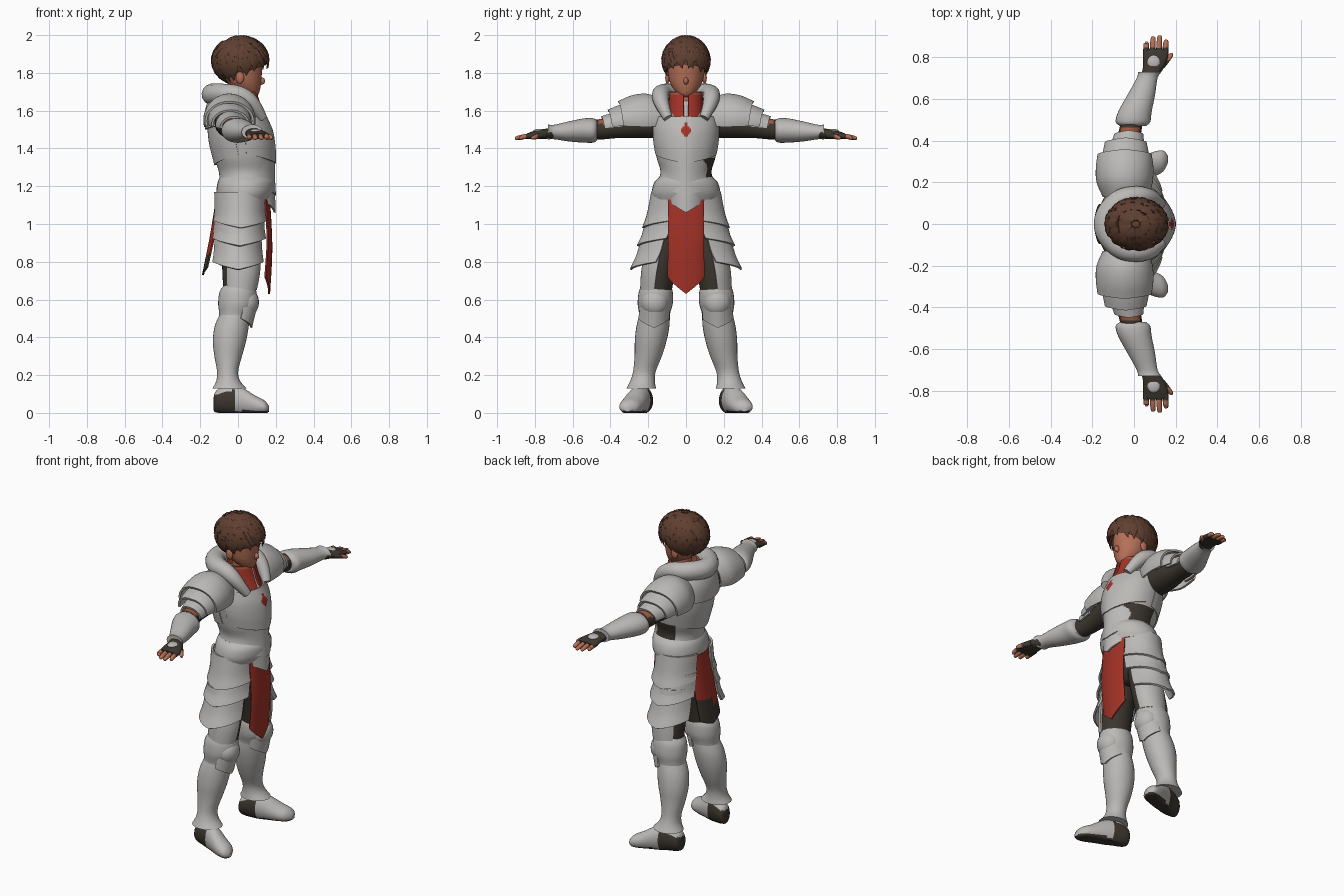
import bpy, bmesh, math, random
from mathutils import Vector

if "Cube" in bpy.data.objects:
    bpy.data.objects.remove(bpy.data.objects["Cube"])
random.seed(4)


def material(name, r, g, b):
    m = bpy.data.materials.new(name)
    m.use_nodes = True
    m.diffuse_color = (r, g, b, 1)
    bsdf = m.node_tree.nodes["Principled BSDF"]
    bsdf.inputs["Base Color"].default_value = (r, g, b, 1)
    bsdf.inputs["Roughness"].default_value = 0.7
    return m


STEEL = material("pale steel", .50, .485, .47)
DARK = material("dark leather", .045, .037, .028)
RED = material("red cloth", .36, .032, .02)
HAIR = material("brown hair", .115, .05, .03)
SKIN = material("skin", .46, .16, .095)
TRIM = material("rust trim", .36, .10, .05)


def finish(name, bm, mats, rule=None, sharp=40):
    """Turn a bmesh into a smooth object; rule(centre) gives the material slot."""
    bmesh.ops.recalc_face_normals(bm, faces=bm.faces)
    for f in bm.faces:
        f.smooth = True
        if rule:
            f.material_index = int(rule(f.calc_center_median()))
    me = bpy.data.meshes.new(name)
    bm.to_mesh(me)
    bm.free()
    me.set_sharp_from_angle(angle=math.radians(sharp))
    for m in mats:
        me.materials.append(m)
    ob = bpy.data.objects.new(name, me)
    bpy.context.collection.objects.link(ob)
    return ob


def smooth_rings(rings, steps):
    """Catmull-Rom interpolation between the given rings."""
    out = []
    for i in range(len(rings) - 1):
        p = [rings[max(0, min(len(rings) - 1, i + k))] for k in (-1, 0, 1, 2)]
        for j in range(steps):
            t = j / steps
            out.append([.5 * (2*b + (c-a)*t + (2*a-5*b+4*c-d)*t*t + (3*b-a-3*c+d)*t**3)
                        for a, b, c, d in zip(*p)])
    return out + [list(rings[-1])]


def loft(name, rings, mats, axis="z", side=1, arc=None, dip=0, thick=.012,
         keel=0, floor=False, rule=None, n=32, steps=4):
    """Elliptical rings (position, centre u, centre v, radius u, radius v) along an axis.
    With an arc the result is an open plate with thickness; dip points its last edge."""
    bm = bmesh.new()
    a0, a1 = [math.radians(a) for a in (arc or (0, 360))]
    rows = smooth_rings(rings, steps)
    grid = []
    for k, (t, cu, cv, ru, rv) in enumerate(rows):
        row = []
        for j in range(n + 1 if arc else n):
            a = a0 + (a1 - a0) * j / n
            u = cu + ru * math.cos(a) + keel * max(0, math.cos(a)) ** 14
            v = cv + rv * math.sin(a)
            w = t - dip * k / (len(rows) - 1) * (1 - abs(2 * j / n - 1))
            co = {"z": (u, v, w), "y": (u, w, v), "x": (w, u, v)}[axis]
            z = max(0, co[2]) if floor else co[2]
            row.append(bm.verts.new((co[0], co[1] * side, z)))
        grid.append(row)
    for lo, hi in zip(grid, grid[1:]):
        for j in range(n):
            q = (j + 1) % len(lo)
            bm.faces.new((lo[j], lo[q], hi[q], hi[j]))
    if arc:
        bmesh.ops.recalc_face_normals(bm, faces=bm.faces)
        bmesh.ops.solidify(bm, geom=bm.faces[:], thickness=thick)
    else:
        bm.faces.new(grid[0])
        bm.faces.new(grid[-1])
    return finish(name, bm, mats, rule)


def ball(name, centre, size, mats):
    bm = bmesh.new()
    bmesh.ops.create_uvsphere(bm, u_segments=24, v_segments=14, radius=1)
    for v in bm.verts:
        v.co = Vector(centre) + Vector(a * b for a, b in zip(v.co, size))
    return finish(name, bm, mats)


# Torso, with leather showing at the left of the waist
loft("torso", [(1.08, .03, 0, .125, .15), (1.18, .04, 0, .14, .165), (1.27, .04, 0, .14, .135),
               (1.35, .03, 0, .155, .155), (1.45, .02, 0, .16, .17), (1.53, 0, 0, .155, .18),
               (1.60, -.03, 0, .13, .165), (1.66, -.03, 0, .08, .1)], [STEEL, DARK], keel=.012, n=48,
     rule=lambda c: c.y > .07 and 1.18 < c.z < 1.36 and -.02 < c.x < .15)
# Breastplate with a painted red emblem on its ridge
loft("breastplate", [(1.57, .01, 0, .135, .165), (1.51, .02, 0, .157, .175), (1.44, .026, 0, .165, .174),
                     (1.37, .03, 0, .163, .163)], [STEEL, RED], arc=(-85, 85), dip=.05, keel=.008,
     n=56, steps=8, rule=lambda c: c.x > .1 and abs(c.y) / .032 + abs(c.z - 1.495) / .042 < 1)
loft("back_plate", [(1.56, -.02, 0, .145, .165), (1.46, .01, 0, .165, .174), (1.36, .03, 0, .155, .16)],
     [STEEL], arc=(100, 260), dip=.05)
loft("abdomen_plate", [(1.33, .035, 0, .152, .145), (1.27, .045, 0, .143, .13), (1.2, .045, 0, .148, .15)],
     [STEEL], arc=(-65, 65), dip=.05, keel=.008)
loft("waist_belt", [(1.25, .04, 0, .135, .14), (1.22, .04, 0, .148, .168), (1.17, .035, 0, .15, .182),
                    (1.13, .03, 0, .14, .175)], [STEEL], keel=.008)
loft("belt_point", [(1.18, .06, 0, .13, .12), (1.12, .065, 0, .13, .11)], [STEEL],
     arc=(-55, 55), dip=.06, keel=.005)
loft("hips", [(1.16, .02, 0, .12, .155), (1.04, .015, 0, .12, .17), (.95, .01, 0, .1, .14),
              (.91, .01, 0, .06, .08)], [DARK])

# Hanging cloths
loft("front_cloth", [(1.13, .125, 0, .045, .11), (.92, .137, 0, .045, .111), (.72, .125, 0, .045, .112)],
     [RED], arc=(-60, 60), dip=.09, thick=.01)
loft("back_cloth", [(1.15, -.075, 0, .04, .1), (.95, -.105, 0, .045, .11), (.77, -.145, 0, .045, .112)],
     [RED, DARK], arc=(120, 240), dip=.04, thick=.01, rule=lambda c: c.z < .86 + .25 * c.y)

# Hood, mantle, scarf and neck
loft("mantle", [(1.70, -.03, 0, .11, .12), (1.62, -.045, 0, .13, .17), (1.54, -.055, 0, .12, .19)],
     [STEEL], arc=(50, 310), dip=.04)
path = [(.13, .095, 1.56), (.09, .128, 1.63), (.02, .138, 1.685), (-.08, .115, 1.69)]
path += [(-.155, 0, 1.685)] + [(x, -y, z) for x, y, z in reversed(path)]
cu = bpy.data.curves.new("hood_roll", "CURVE")
cu.dimensions, cu.bevel_depth, cu.bevel_resolution, cu.use_fill_caps = "3D", .05, 5, True
sp = cu.splines.new("NURBS")
sp.points.add(len(path) - 1)
for k, (p, q) in enumerate(zip(sp.points, path)):
    p.co = (*q, 1)
    p.radius = .5 + .65 * math.sin(math.pi * k / (len(path) - 1))
sp.use_endpoint_u, sp.order_u = True, 3
cu.materials.append(STEEL)
bpy.context.collection.objects.link(bpy.data.objects.new("hood_roll", cu))
loft("neck", [(1.56, .015, 0, .06, .06), (1.65, .02, 0, .05, .05), (1.74, .025, 0, .055, .055)], [SKIN])
for s, name in ((1, "left"), (-1, "right")):
    loft(name + "_scarf", [(1.55, .055, 0, .1, .095), (1.62, .035, 0, .09, .09), (1.70, .015, 0, .085, .088)],
         [RED, TRIM], side=s, arc=(8, 180), rule=lambda c: c.z > 1.675)

# Head
loft("head", [(1.672, .075, 0, .02, .02), (1.69, .065, 0, .045, .045), (1.73, .04, 0, .08, .076),
              (1.78, .025, 0, .1, .093), (1.86, .015, 0, .112, .098), (1.95, .01, 0, .08, .075)], [SKIN])
ball("nose", (.122, 0, 1.757), (.022, .013, .02), [SKIN])

HAIR_CENTRE, HAIR_SIZE = Vector((.012, 0, 1.865)), Vector((.142, .118, .122))


def hair_limit(theta):
    return math.radians(126 - 26 * math.cos(theta))


def hair_point(theta, phi, r=1):
    d = Vector((math.sin(phi) * math.cos(theta), math.sin(phi) * math.sin(theta), math.cos(phi)))
    return HAIR_CENTRE + d * HAIR_SIZE * r


# Hair: a scalp cap overlaid with tapering locks
bm = bmesh.new()
cap = [[bm.verts.new(hair_point(j * math.tau / 32, max(.02, hair_limit(j * math.tau / 32) * k / 10)))
        for j in range(32)] for k in range(11)]
bm.faces.new(cap[0])
for lo, hi in zip(cap, cap[1:]):
    for j in range(32):
        bm.faces.new((lo[j], lo[j-1], hi[j-1], hi[j]))
for start, count in ((.06, 9), (.25, 14), (.42, 18), (.56, 20), (.68, 24)):
    for i in range(count):
        theta = (i + random.uniform(-.3, .3)) * math.tau / count
        drift, length = random.uniform(-.35, .35), random.uniform(.34, .44)
        rows = []
        for k in range(5):
            t = k / 4
            th = theta + drift * t
            phi = hair_limit(th) * (start + length * t)
            p, r = hair_point(th, phi, 1 + .09 * t), 1 + .09 * t
            across = Vector((-math.sin(th), math.cos(th), 0)) * .034 * (1 - t ** 1.6 * .97)
            up = (p - HAIR_CENTRE).normalized() * .014 * (1 - t * .9)
            rows.append([bm.verts.new(p + o) for o in (across, up, -across, -up)])
        for lo, hi in zip(rows, rows[1:]):
            for j in range(4):
                bm.faces.new((lo[j], lo[j-1], hi[j-1], hi[j]))
        bm.faces.new(rows[0])
        bm.faces.new(rows[-1])
finish("hair", bm, [HAIR])

for s, name in ((1, "left_"), (-1, "right_")):
    ball(name + "ear", (.01, s * .098, 1.775), (.022, .012, .032), [SKIN])

    # Shoulder plates, largest one nearest the neck
    loft(name + "shoulder_plate", [(.13, -.04, 1.55, .11, .115), (.2, -.045, 1.55, .135, .14),
                                   (.27, -.045, 1.55, .138, .13), (.33, -.045, 1.545, .13, .105)],
         [STEEL], "y", s, arc=(-15, 195), dip=-.03)
    loft(name + "shoulder_lame", [(.27, -.045, 1.545, .115, .105), (.34, -.04, 1.535, .11, .095),
                                  (.39, -.04, 1.53, .1, .075)], [STEEL], "y", s, arc=(-10, 190), dip=-.025)
    loft(name + "upper_arm_plate", [(.34, -.035, 1.52, .085, .078), (.39, -.03, 1.515, .078, .07),
                                    (.43, -.025, 1.51, .07, .06)], [STEEL], "y", s, arc=(-5, 185), dip=-.02)

    # Arm, bracer and gloved hand
    loft(name + "upper_arm", [(.13, -.04, 1.54, .085, .085), (.25, -.04, 1.53, .078, .075),
                              (.36, -.03, 1.515, .06, .06), (.44, -.02, 1.503, .055, .055),
                              (.53, 0, 1.495, .05, .05)], [DARK, TRIM], "y", s,
         rule=lambda c: .42 < abs(c.y) < .455 and c.z > 1.53)
    loft(name + "bracer", [(.47, -.005, 1.495, .062, .05), (.49, -.005, 1.495, .083, .064),
                           (.54, .005, 1.495, .08, .064), (.62, .035, 1.49, .066, .053),
                           (.70, .063, 1.487, .05, .038), (.73, .075, 1.487, .056, .04)], [STEEL], "y", s)
    loft(name + "glove", [(.70, .07, 1.482, .04, .03), (.75, .093, 1.477, .05, .026),
                          (.80, .103, 1.472, .06, .022), (.84, .105, 1.465, .055, .015)], [DARK], "y", s)
    ball(name + "hand_plate", (.095, s * .775, 1.49), (.032, .035, .014), [STEEL])
    for i, tip in enumerate((.875, .9, .905, .885)):
        x = .057 + .031 * i
        loft(name + "finger_%d" % (i + 1), [(.8, x, 1.468, .014, .014), (.86, x + .002, 1.462, .0135, .013),
             (tip - .008, x + .004, 1.455, .011, .01), (tip, x + .004, 1.454, .004, .004)],
             [DARK, SKIN], "y", s, n=12, rule=lambda c: abs(c.y) > .845)
    loft(name + "thumb", [(.745, .125, 1.472, .018, .016), (.785, .158, 1.464, .016, .014),
                          (.81, .176, 1.457, .012, .011), (.82, .18, 1.455, .004, .004)],
         [DARK, SKIN], "y", s, n=12, rule=lambda c: abs(c.y) > .785)

    # Three overlapping hip plates
    tiers = ((1.17, 1.02, .02, .03, .155, .165, .14, .19), (1.06, .925, .025, .05, .15, .178, .14, .198),
             (.98, .80, .05, .1, .14, .175, .135, .185))
    for i, (z0, z1, c0, c1, rx0, ry0, rx1, ry1) in enumerate(tiers):
        x = .012 - .006 * i
        loft(name + "hip_plate_%d" % (i + 1),
             [(z0, x, c0, rx0 - .012, ry0), (.35 * z0 + .65 * z1, x, (c0 + c1) / 2, rx1, (ry0 + ry1) / 2 + .005),
              (z1, x, c1, rx1 + .008, ry1 + .012)], [STEEL], "z", s, arc=(12 + 3 * i, 165 - 2 * i), dip=.04)

    # Leg, thigh guard, knee and greave
    loft(name + "thigh", [(1.1, .01, .085, .1, .085), (.9, .012, .115, .1, .09), (.75, .012, .143, .095, .085),
                          (.6, .005, .16, .08, .078)], [DARK], side=s)
    loft(name + "thigh_guard", [(.88, .02, .122, .1, .095), (.75, .018, .147, .1, .09), (.65, .01, .16, .09, .083)],
         [STEEL], "z", s, arc=(5, 140))
    loft(name + "knee_guard", [(.675, .005, .158, .08, .078), (.64, 0, .16, .098, .09), (.58, -.005, .163, .1, .093),
                               (.53, -.015, .166, .085, .083), (.49, -.02, .168, .08, .078)], [STEEL], side=s)
    ball(name + "knee_cap", (.045, s * .165, .585), (.066, .074, .078), [STEEL])
    loft(name + "knee_point", [(.56, .005, .165, .095, .082), (.5, -.005, .17, .08, .085)],
         [STEEL], "z", s, arc=(-75, 75), dip=.05)
    loft(name + "greave", [(.53, -.015, .165, .078, .08), (.46, -.033, .175, .09, .087), (.38, -.045, .187, .088, .084),
                           (.30, -.052, .2, .073, .072), (.22, -.055, .22, .056, .06), (.17, -.052, .23, .063, .065),
                           (.13, -.045, .237, .09, .078)], [STEEL], side=s)
    # Boot: steel toe over a leather heel and sole
    loft(name + "boot", [(-.13, .218, .045, .015, .03), (-.115, .22, .06, .045, .058), (-.05, .234, .07, .054, .08),
                         (.02, .258, .06, .058, .075), (.09, .285, .04, .06, .052), (.14, .302, .03, .05, .036),
                         (.163, .31, .022, .016, .016)], [STEEL, DARK], "x", s, floor=True,
         rule=lambda c: c.z < .012 or (c.x < -.02 and c.z < .13 + c.x * .3))
